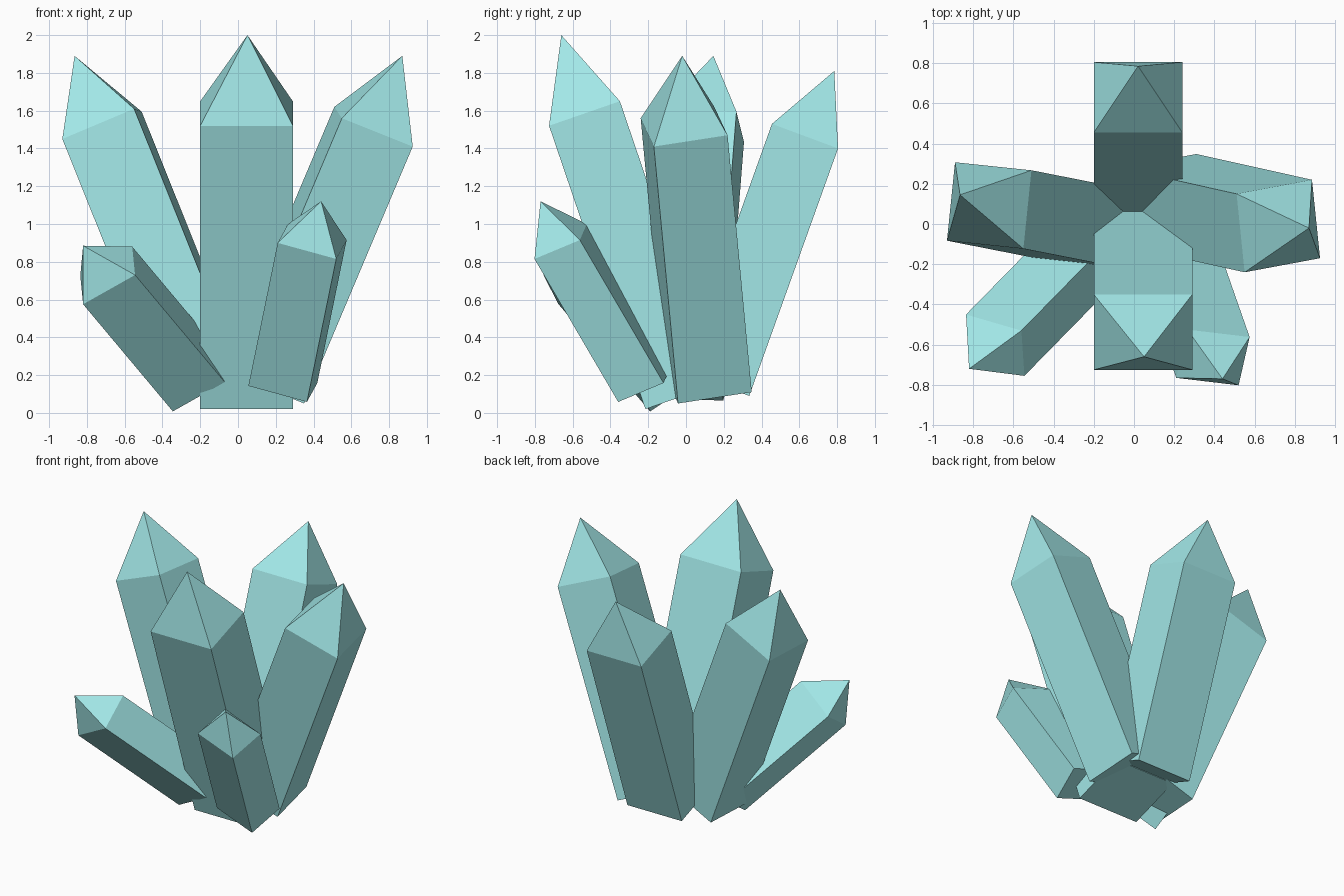
import bpy
import bmesh
from mathutils import Vector

if "Cube" in bpy.data.objects:
    bpy.data.objects.remove(bpy.data.objects["Cube"])

teal = bpy.data.materials.new("teal_crystal")
teal.diffuse_color = (0.36, 0.8, 0.8, 1)
teal.use_nodes = True
teal.node_tree.nodes["Principled BSDF"].inputs["Base Color"].default_value = teal.diffuse_color


def crystal(name, corner, side_a, side_b, shaft, tip):
    """Four-sided leaning shaft closed at the base, topped by an off-centre point.
    corner: one shoulder corner; side_a, side_b: the shoulder edges from it;
    shaft: vector from base to shoulder; tip: the apex."""
    c, a, b, s = map(Vector, (corner, side_a, side_b, shaft))
    ring = [c, c + a, c + a + b, c + b]
    bm = bmesh.new()
    top = [bm.verts.new(p) for p in ring]
    low = [bm.verts.new(p - s) for p in ring]
    apex = bm.verts.new(tip)
    bm.faces.new(low[::-1])
    for i in range(4):
        j = (i + 1) % 4
        bm.faces.new((low[i], low[j], top[j], top[i]))
        bm.faces.new((top[i], top[j], apex))
    bmesh.ops.recalc_face_normals(bm, faces=bm.faces)
    mesh = bpy.data.meshes.new(name)
    bm.to_mesh(mesh)
    bm.free()
    mesh.materials.append(teal)
    obj = bpy.data.objects.new(name, mesh)
    bpy.context.collection.objects.link(obj)


# Tall crystals
crystal("front_crystal", (-0.2, -0.725, 1.52), (0.49, 0, 0), (0, 0.375, 0.13),
        (0, -0.51, 1.5), (0.05, -0.66, 2.0))
crystal("back_crystal", (-0.2, 0.455, 1.53), (0.44, 0, 0), (0, 0.35, -0.13),
        (0, 0.47, 1.31), (0.02, 0.785, 1.81))
crystal("right_crystal", (0.925, -0.17, 1.41), (-0.04, 0.39, 0.06), (-0.375, -0.07, 0.15),
        (0.575, -0.128, 1.36), (0.87, -0.02, 1.89))
crystal("left_crystal", (-0.93, -0.083, 1.45), (0.38, -0.04, 0.16), (0.04, 0.39, -0.015),
        (-0.55, 0.108, 1.37), (-0.865, 0.145, 1.89))

# Short crystals at the front
crystal("small_left_crystal", (-0.82, -0.675, 0.575), (0.275, -0.08, 0.155),
        (-0.015, 0.225, 0.15), (-0.475, -0.485, 0.567), (-0.82, -0.72, 0.885))
crystal("small_right_crystal", (0.21, -0.765, 0.90), (0.31, -0.037, -0.085),
        (0.055, 0.24, 0.1), (0.155, -0.443, 0.757), (0.44, -0.77, 1.12))
